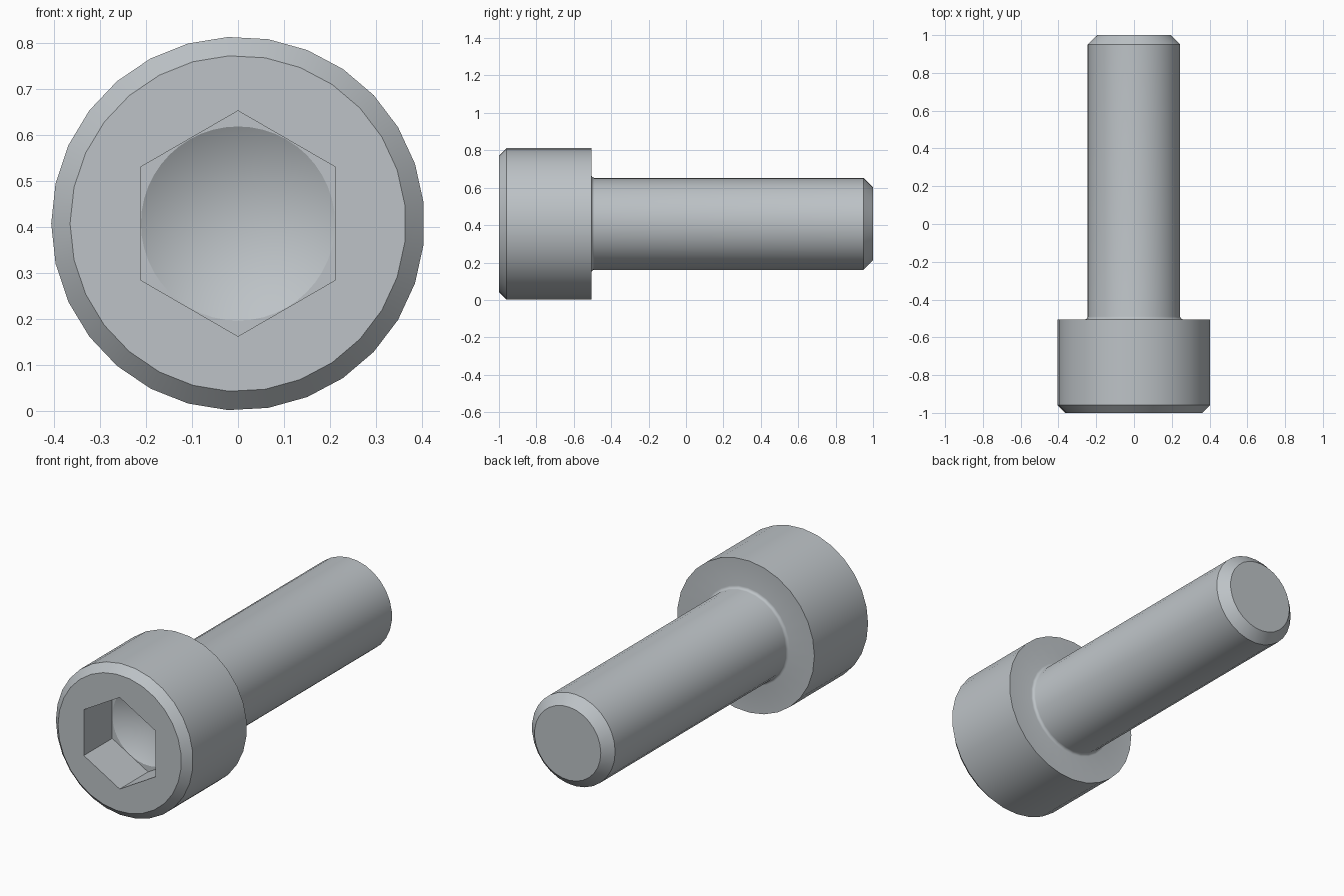
import bpy, bmesh, math

if "Cube" in bpy.data.objects:
    bpy.data.objects.remove(bpy.data.objects["Cube"])

ZC = 0.407      # height of the bolt axis
SIDES = 29      # facets around the turned body

steel = bpy.data.materials.new("steel grey")
steel.diffuse_color = (0.51, 0.545, 0.57, 1)
steel.use_nodes = True
steel.node_tree.nodes["Principled BSDF"].inputs["Base Color"].default_value = steel.diffuse_color


def lathe(name, profile, sides, start=math.pi):
    """Turn (radius, y) points around the bolt axis; radius 0 closes to a point."""
    bm = bmesh.new()
    rings = []
    for r, y in profile:
        if r == 0:
            rings.append([bm.verts.new((0, y, ZC))] * sides)
            continue
        angles = [start + math.tau * i / sides for i in range(sides)]
        rings.append([bm.verts.new((r * math.cos(a), y, ZC + r * math.sin(a))) for a in angles])
    for a, b in zip(rings, rings[1:]):
        for i in range(sides):
            j = (i + 1) % sides
            bm.faces.new(list(dict.fromkeys((a[i], a[j], b[j], b[i]))))
    for (r, _), ring in ((profile[0], rings[0]), (profile[-1], rings[-1])):
        if r > 0:
            bm.faces.new(ring)
    bmesh.ops.recalc_face_normals(bm, faces=bm.faces)
    mesh = bpy.data.meshes.new(name)
    bm.to_mesh(mesh)
    bm.free()
    mesh.materials.append(steel)
    obj = bpy.data.objects.new(name, mesh)
    bpy.context.collection.objects.link(obj)
    return obj


# Turned body: chamfered head, small fillet under it, chamfered shank
f = 0.015
fillet = [(0.246 + f * (1 - math.sin(t)), -0.505 + f * (1 - math.cos(t)))
          for t in (math.pi / 2 * k / 4 for k in range(5))]
body = lathe("socket_head_bolt",
             [(0.365, -1.0), (0.406, -0.959), (0.406, -0.505)] + fillet
             + [(0.246, 0.95), (0.196, 1.0)], SIDES)

# Socket cutters: hexagon recess and the drill point behind it
hexagon = lathe("hex_cutter", [(0.245, -1.1), (0.245, -0.76)], 6, math.pi / 2)
drill = lathe("drill_cutter", [(0.211, -0.9), (0.211, -0.76), (0, -0.638)], 48)

bpy.context.view_layer.objects.active = body
body.select_set(True)
for cutter in (hexagon, drill):
    cutter.hide_render = True
    mod = body.modifiers.new(cutter.name, 'BOOLEAN')
    mod.operation = 'DIFFERENCE'
    mod.solver = 'EXACT'
    mod.object = cutter
    bpy.ops.object.modifier_apply(modifier=mod.name)
for cutter in (hexagon, drill):
    bpy.data.objects.remove(cutter)

bpy.ops.object.shade_smooth_by_angle(angle=math.radians(28))
